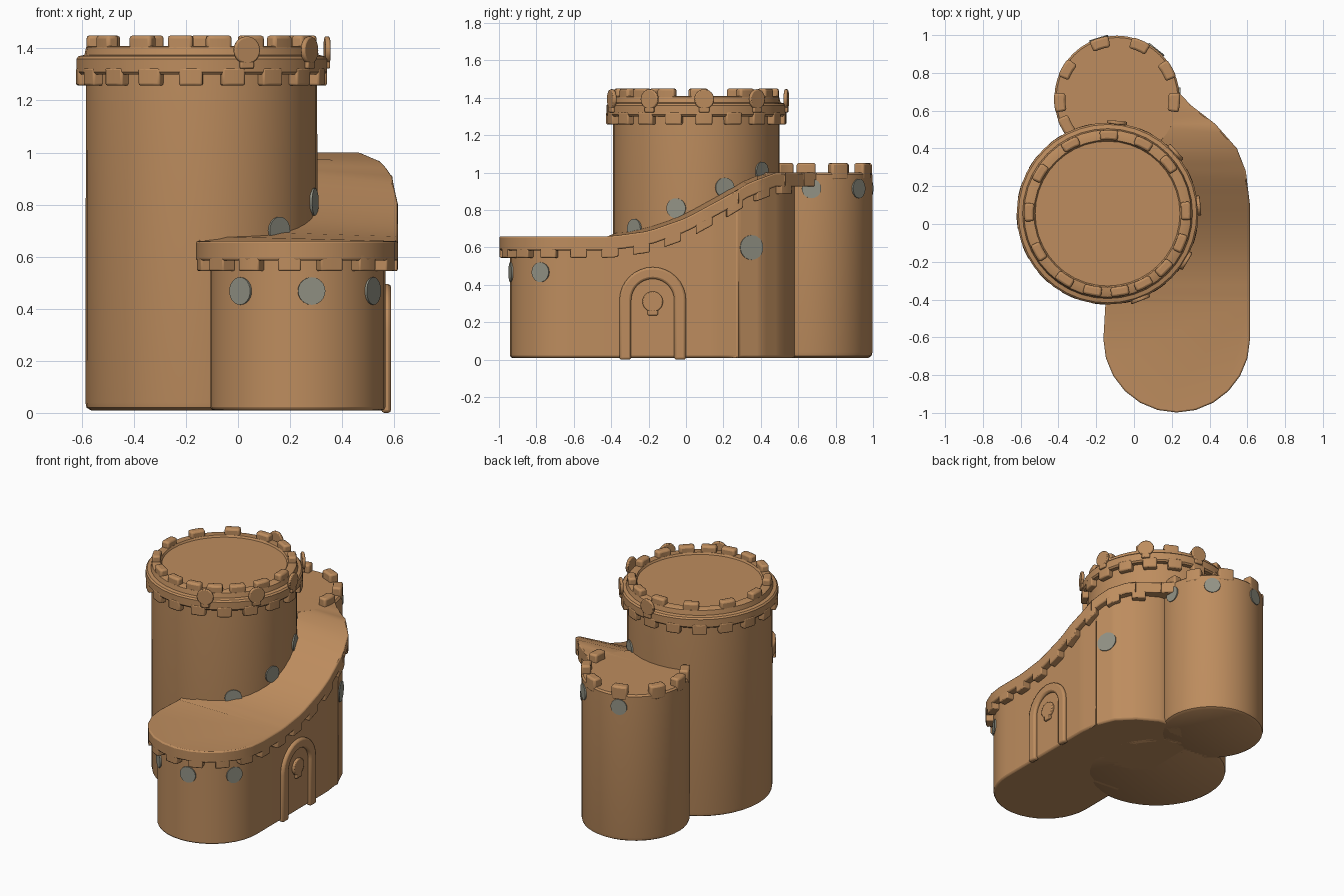
import bpy, bmesh, math
from mathutils import Vector, Matrix

if "Cube" in bpy.data.objects:
    bpy.data.objects.remove(bpy.data.objects["Cube"])

def mat(name, col):
    m = bpy.data.materials.new(name)
    m.diffuse_color = (*col, 1)
    m.use_nodes = True
    m.node_tree.nodes["Principled BSDF"].inputs["Base Color"].default_value = m.diffuse_color
    return m

SAND = mat("sand_brown", (0.51, 0.265, 0.112))
GREY = mat("window_grey", (0.29, 0.29, 0.235))

def finish(name, bm, m=SAND, bevel=0.0, angle=35):
    bmesh.ops.recalc_face_normals(bm, faces=bm.faces)
    me = bpy.data.meshes.new(name)
    bm.to_mesh(me)
    bm.free()
    me.materials.append(m)
    ob = bpy.data.objects.new(name, me)
    bpy.context.collection.objects.link(ob)
    bpy.ops.object.select_all(action='DESELECT')
    ob.select_set(True)
    bpy.context.view_layer.objects.active = ob
    if bevel:
        b = ob.modifiers.new("bevel", 'BEVEL')
        b.width, b.segments, b.limit_method = bevel, 2, 'ANGLE'
        b.angle_limit = math.radians(40)
    bpy.ops.object.shade_smooth_by_angle(angle=math.radians(angle))
    return ob

def lathe(name, c, profile, n=40):
    bm = bmesh.new()
    rings = [[bm.verts.new((c[0] + r * math.cos(2 * math.pi * i / n),
                            c[1] + r * math.sin(2 * math.pi * i / n), z)) for i in range(n)]
             for r, z in profile]
    for a, b in zip(rings, rings[1:]):
        for i in range(n):
            bm.faces.new((a[i], a[(i + 1) % n], b[(i + 1) % n], b[i]))
    bm.faces.new(rings[0])
    bm.faces.new(rings[-1])
    return finish(name, bm)

def sweep(bm, sections):
    loops = [[bm.verts.new(p) for p in s] for s in sections]
    for a, b in zip(loops, loops[1:]):
        for i in range(4):
            bm.faces.new((a[i], a[(i + 1) % 4], b[(i + 1) % 4], b[i]))
    bm.faces.new(loops[0])
    bm.faces.new(loops[-1])

def block(bm, path, depth, low, high):
    """Curved block along a counter-clockwise path; low/high give z at a point."""
    secs = []
    for i, p in enumerate(path):
        t = (path[min(i + 1, len(path) - 1)] - path[max(i - 1, 0)]).normalized()
        q = p + Vector((-t.y, t.x)) * depth
        secs.append([(p.x, p.y, low(p)), (q.x, q.y, low(p)), (q.x, q.y, high(p)), (p.x, p.y, high(p))])
    sweep(bm, secs)

def arc(c, r, a0, a1, n):
    return [Vector((c[0] + r * math.cos(math.radians(a0 + (a1 - a0) * i / n)),
                    c[1] + r * math.sin(math.radians(a0 + (a1 - a0) * i / n)))) for i in range(n + 1)]

def disc(name, c, r, ang, z, size, m=GREY, depth=0.009, stub=False):
    a = math.radians(ang)
    pos = Matrix.Translation((c[0] + r * math.cos(a), c[1] + r * math.sin(a), z)) @ Matrix.Rotation(a, 4, 'Z')
    bm = bmesh.new()
    bmesh.ops.create_cone(bm, cap_ends=True, segments=24, radius1=size, radius2=size, depth=depth,
                          matrix=pos @ Matrix.Rotation(math.pi / 2, 4, 'Y'))
    if stub:
        bmesh.ops.create_cube(bm, size=1, matrix=pos @ Matrix.Translation((0, 0, -size - 0.003))
                              @ Matrix.Diagonal((depth, 0.055, 0.03, 1)))
    return finish(name, bm, m, 0.006 if stub else 0)

MAIN, BACK, FRONT = (-0.14, 0.055), (-0.09, 0.665), (0.23, -0.605)

# main tower with collar, lip and sunken floor
lathe("main_tower", MAIN, [(0.425, 0.01), (0.442, 0.02), (0.446, 0.04), (0.444, 1.32)])
lathe("main_collar", MAIN, [(0.43, 1.30), (0.472, 1.30), (0.481, 1.31), (0.481, 1.36), (0.472, 1.37),
                            (0.45, 1.375), (0.443, 1.405), (0.435, 1.41), (0.39, 1.41), (0.383, 1.398)])
bm = bmesh.new()
for i in range(18):
    a = i * 20 + 5
    block(bm, arc(MAIN, 0.482, a - 5.5, a + 5.5, 3), 0.05, lambda p: 1.257, lambda p: 1.325)
finish("main_collar_teeth", bm, SAND, 0.008)
bm = bmesh.new()
for a in (89, 63, 39, 2, -22, -44, -63, -81, -101, -123, -151, 179, 149, 118):
    block(bm, arc(MAIN, 0.442, a - 6.5, a + 6.5, 3), 0.052, lambda p: 1.38, lambda p: 1.45)
finish("main_battlements", bm, SAND, 0.012)

# back tower
lathe("back_tower", BACK, [(0.31, 0.01), (0.327, 0.02), (0.332, 0.04), (0.332, 0.99), (0.322, 1.0)])
bm = bmesh.new()
for a in (107, 67, 29, -4, 150, 184, 208):
    block(bm, arc(BACK, 0.334, a - 9, a + 9, 3), 0.06, lambda p: 0.96, lambda p: 1.052)
finish("back_battlements", bm, SAND, 0.012)

# ramp height along the wing
RAMP = [(-9, .66), (-.4, .66), (-.2, .687), (0, .757), (.2, .865), (.35, .95), (.5, 1.0), (9, 1.0)]
def height(p):
    y = p.y + 0.15 * max(0, 0.6 - p.x)
    if p.y < -0.4:
        y = p.y
    for (a, za), (b, zb) in zip(RAMP, RAMP[1:]):
        if a <= y <= b:
            return za + (zb - za) * (y - a) / (b - a)

def wing(name, outline, low, top_off, bevel):
    bm = bmesh.new()
    bottom = bm.faces.new([bm.verts.new((p.x, p.y, 0)) for p in outline])
    ext = bmesh.ops.extrude_face_region(bm, geom=[bottom])
    for v in ext["geom"]:
        if isinstance(v, bmesh.types.BMVert):
            v.co.z = 1
    for k in range(22):
        bmesh.ops.bisect_plane(bm, geom=bm.verts[:] + bm.edges[:] + bm.faces[:],
                               plane_co=(0, -0.42 + k * 0.05, 0), plane_no=(0, 1, 0))
    for v in bm.verts:
        v.co.z = height(v.co) + top_off if v.co.z > 0.5 else low(v.co)
    finish(name, bm, SAND, bevel)

V = lambda *pts: [Vector(p) for p in pts]
wall = arc(FRONT, 0.336, 180, 360, 18) + V((.566, .15), (.55, .28), (.5, .4), (.4, .5), (.27, .575),
                                           (.1, .6), (-.1, .4), (-.106, -.4))
rim = arc((0.226, -0.61), 0.388, 180, 360, 12) + V((.614, .1), (.592, .28), (.545, .4), (.43, .53),
                                                   (.3, .63), (.235, .7))
wing("wing_wall", wall, lambda p: 0.01, -0.03, 0.012)
wing("wing_rim", rim + V((0, .7), (-.1, .4), (-.15, -.4)), lambda p: height(p) - 0.075, 0, 0.008)

# hanging teeth under the wing rim
lengths = [0]
for a, b in zip(rim, rim[1:]):
    lengths.append(lengths[-1] + (b - a).length)
def along(s):
    for i in range(len(rim) - 1):
        if s <= lengths[i + 1]:
            return rim[i].lerp(rim[i + 1], (s - lengths[i]) / (lengths[i + 1] - lengths[i]))
    return rim[-1].copy()
bm = bmesh.new()
s = 0.03
while s + 0.09 < lengths[-1] - 0.1:
    block(bm, [along(s + 0.03 * k) for k in range(4)], 0.06,
          lambda p: height(p) - 0.115, lambda p: height(p) - 0.05)
    s += 0.168
finish("wing_rim_teeth", bm, SAND, 0.006)

# round windows
for i, a in enumerate((-131, -81, -31)):
    disc(f"front_window_{i}", FRONT, 0.336, a, 0.468, 0.053)
for i, a in enumerate((1, 51, 107)):
    disc(f"back_window_{i}", BACK, 0.332, a, 0.915, 0.052)
for i, (a, z) in enumerate(((-48, .70), (-14, .81), (20, .92), (52, 1.005))):
    disc(f"tower_window_{i}", MAIN, 0.446, a, z, 0.053)
disc("side_window", (0.521, 0.35), 0.001, 22.6, 0.6, 0.066)

# round shields on the collar and door
for i, a in enumerate((-69, -31, 5, 42, 84)):
    disc(f"collar_shield_{i}", MAIN, 0.484, a, 1.393, 0.053, SAND, 0.02, True)
disc("door_knocker", (0.566, -0.178), 0.004, 0, 0.31, 0.055, SAND, 0.024, True)

# arched door frame
bm = bmesh.new()
path = [(-1, -0.315)] + [(math.cos(math.pi - math.pi * i / 16), math.sin(math.pi * i / 16)) for i in range(17)] \
    + [(1, -0.315)]
secs = []
for u, w in path:
    pt = lambda x, r: (x, -0.178 + u * r, 0.0 if w < -0.1 else 0.317 + w * r)
    secs.append([pt(0.55, 0.178), pt(0.588, 0.178), pt(0.588, 0.115), pt(0.55, 0.115)])
sweep(bm, secs)
finish("door_frame", bm, SAND, 0.012)
